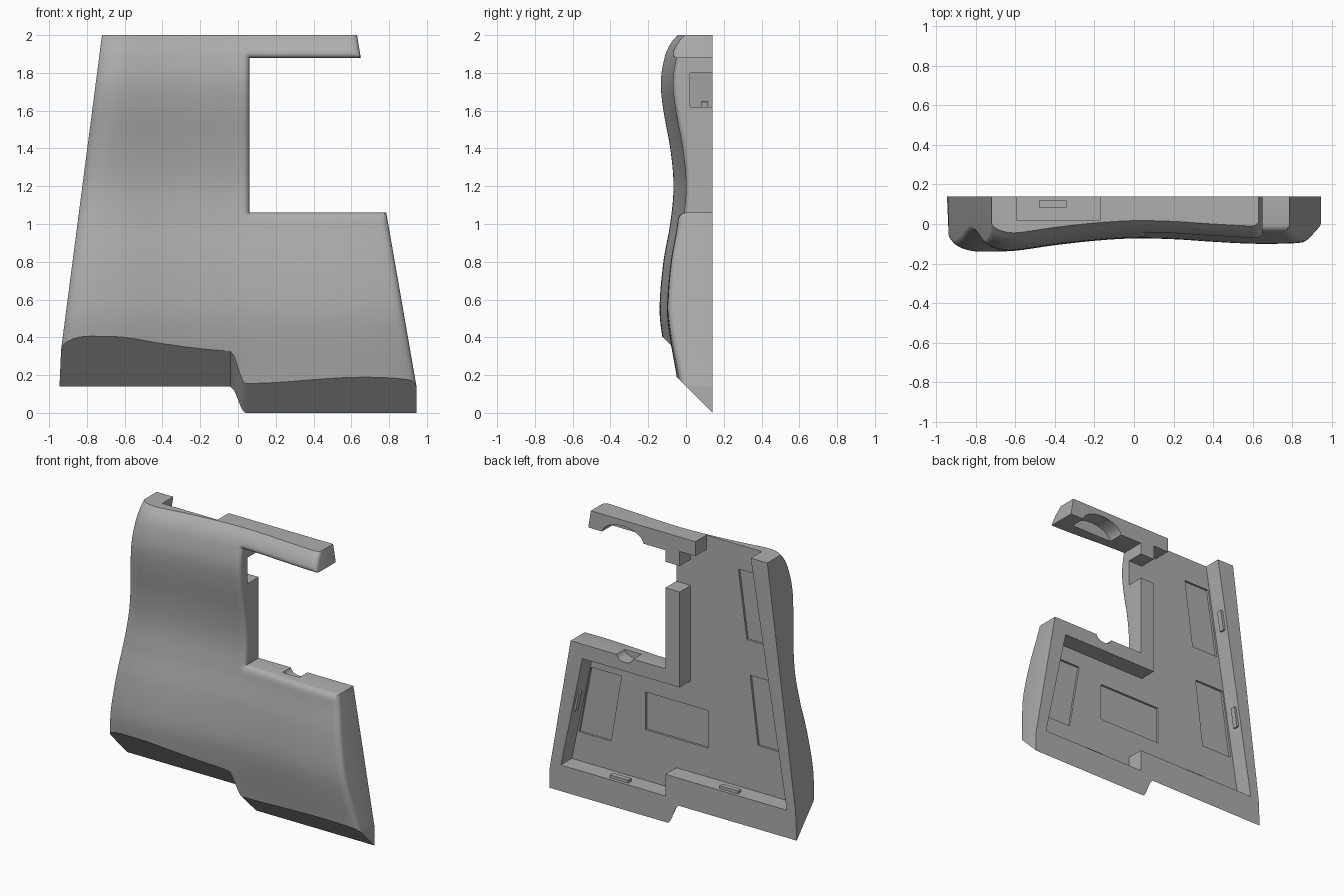
import bpy, bmesh, math
from mathutils import Matrix

if "Cube" in bpy.data.objects:
    bpy.data.objects.remove(bpy.data.objects["Cube"])

grey = bpy.data.materials.new("plain grey")
grey.use_nodes = True
grey.diffuse_color = (0.42, 0.42, 0.42, 1)
grey.node_tree.nodes["Principled BSDF"].inputs["Base Color"].default_value = (0.42, 0.42, 0.42, 1)

BACK, FLOOR = 0.14, 0.02
SIDE, SILL, LINTEL, TOP = 0.06, 1.06, 1.88, 2.0   # window opening and top edge


def lerp(a, b, t):
    return a + (b - a) * t


def clamp(t):
    return min(1, max(0, t))


def curve(points, t):
    """Smooth interpolation through (t, value) points."""
    n = len(points)
    t = min(max(t, points[0][0]), points[-1][0])
    i = max(k for k in range(n - 1) if points[k][0] <= t)

    def slope(k):
        a, b = points[max(k - 1, 0)], points[min(k + 1, n - 1)]
        return (b[1] - a[1]) / (b[0] - a[0])
    (t0, v0), (t1, v1) = points[i], points[i + 1]
    h = t1 - t0
    s = (t - t0) / h
    return (v0 * (1 + 2 * s) * (1 - s) ** 2 + h * slope(i) * s * (1 - s) ** 2
            + v1 * s * s * (3 - 2 * s) + h * slope(i + 1) * s * s * (s - 1))


def eased(n):
    """Fractions from 0 to 1, packed closely at both ends."""
    return [(1 - math.cos(math.pi * k / n)) / 2 for k in range(n + 1)]


def roll(d, width, height):
    """Elliptical edge rounding at distance d from an edge."""
    k = clamp((width - d) / width)
    return height * (1 - math.sqrt(1 - k * k))


WAVE_Z = [(0, -0.06), (0.2, -0.09), (0.4, -0.125), (0.55, -0.14), (0.8, -0.12), (1.0, -0.085),
          (1.2, -0.067), (1.4, -0.085), (1.6, -0.122), (1.75, -0.137), (1.88, -0.118),
          (1.95, -0.09), (2, -0.05)]
WAVE_X = [(-0.75, 0), (-0.6, 0.005), (-0.4, 0.033), (-0.2, 0.055), (0, 0.067), (0.2, 0.063),
          (0.4, 0.05), (0.6, 0.04), (0.8, 0.042), (0.95, 0.055)]


def left_edge(z):
    return lerp(-0.945, -0.72, clamp((z - 0.27) / 1.73))


def right_edge(z):
    if z > 1.5:
        return lerp(0.65, 0.63, clamp((z - LINTEL) / 0.12))
    return lerp(0.945, 0.785, clamp((z - 0.14) / 0.92))


def bottom(x):
    s = clamp((x + 0.04) / 0.08)
    return 0.14 * (1 - s * s * (3 - 2 * s))


def front(x, z):
    gap = math.hypot(max(SIDE - x, 0), max(SILL - z, z - LINTEL, 0))
    d = min(gap, right_edge(z) - x)
    return (curve(WAVE_Z, z) + curve(WAVE_X, x) + roll(d, 0.035, 0.03)
            + roll(x - left_edge(z), 0.14, 0.06))


def column(u):
    """Points up one column; u in 0..1 is the body, 1..2 the right side."""
    def x_at(z):
        return lerp(left_edge(z), SIDE, u) if u <= 1 else lerp(SIDE, right_edge(z), u - 1)
    xb = x_at(0)
    zb = bottom(xb)
    zc = zb + 0.2
    for _ in range(12):
        zc = lerp(zc, zb + BACK - front(x_at(zc), zc), 0.8)
    xc = x_at(zc)
    yc = front(xc, zc)
    pts = [(lerp(xb, xc, t), lerp(BACK, yc, t), lerp(zb, zc, t)) for t in (0, 0.33, 0.67)]
    zs = [lerp(zc, SILL, t) for t in eased(26)]
    zs += [lerp(SILL, LINTEL, t) for t in eased(20)[1:]]
    zs += [lerp(LINTEL, TOP, t) for t in eased(12)[1:]]
    if u > 1:   # right-hand ends of the window rows use their own edges
        xs = [x_at(z) for z in zs]
    else:
        xs = [x_at(z) for z in zs]
    return pts + [(x, front(x, z), z) for x, z in zip(xs, zs)]


# Wavy front skin, flat back and straight edge walls
us = eased(44) + [1 + t for t in eased(26)[1:]]
cols = [column(u) for u in us]
SILL_ROW, LINTEL_ROW = 3 + 26, 3 + 26 + 20
ROWS = len(cols[0]) - 1
bm = bmesh.new()
fv, bv = {}, {}


def vert(i, j, rear):
    store = bv if rear and j > 0 else fv
    if (i, j) not in store:
        x, y, z = cols[i][j]
        store[i, j] = bm.verts.new((x, BACK if rear else y, z))
    return store[i, j]


def solid(i, j):
    inside = 0 <= i < len(us) - 1 and 0 <= j < ROWS
    return inside and not (us[i] >= 0.9999 and SILL_ROW <= j < LINTEL_ROW)


for i in range(len(us) - 1):
    for j in range(ROWS):
        if not solid(i, j):
            continue
        loop = [(i, j), (i + 1, j), (i + 1, j + 1), (i, j + 1)]
        bm.faces.new([vert(*p, False) for p in loop])
        bm.faces.new([vert(*p, True) for p in reversed(loop)])
        for k, (di, dj) in enumerate([(0, -1), (1, 0), (0, 1), (-1, 0)]):
            if j + dj < 0 or solid(i + di, j + dj):
                continue
            a, b = loop[k], loop[(k + 1) % 4]
            ring = [vert(*b, False), vert(*a, False), vert(*a, True), vert(*b, True)]
            bm.faces.new(list(dict.fromkeys(ring)))
bmesh.ops.recalc_face_normals(bm, faces=bm.faces)


def make(name, mesh_bm):
    me = bpy.data.meshes.new(name)
    mesh_bm.to_mesh(me)
    mesh_bm.free()
    me.materials.append(grey)
    ob = bpy.data.objects.new(name, me)
    bpy.context.collection.objects.link(ob)
    return ob


def activate(ob):
    bpy.ops.object.select_all(action="DESELECT")
    ob.select_set(True)
    bpy.context.view_layer.objects.active = ob


shell = make("cover_shell", bm)


def cut(outline, y0, y1=0.3):
    """Remove an xz outline, extruded along y, from the shell."""
    cb = bmesh.new()
    face = cb.faces.new([cb.verts.new((x, y0, z)) for x, z in outline])
    ext = bmesh.ops.extrude_face_region(cb, geom=[face])["geom"]
    bmesh.ops.translate(cb, vec=(0, y1 - y0, 0),
                        verts=[g for g in ext if isinstance(g, bmesh.types.BMVert)])
    bmesh.ops.recalc_face_normals(cb, faces=cb.faces)
    cutter = make("cutter", cb)
    cutter.hide_render = True
    mod = shell.modifiers.new("cut", "BOOLEAN")
    mod.operation, mod.solver, mod.object = "DIFFERENCE", "EXACT", cutter
    activate(shell)
    bpy.ops.object.modifier_apply(modifier=mod.name)
    bpy.data.objects.remove(cutter)


def ellipse(cx, cz, rx, rz):
    angles = [math.tau * k / 32 for k in range(32)]
    return [(cx + rx * math.cos(a), cz + rz * math.sin(a)) for a in angles]


# Rear cavity, open at the top and through the window-side wall
cut([(0.86, 0.18), (0.06, 0.18), (0.06, 0.33), (-0.87, 0.33), (-0.585, 2.05), (-0.17, 2.05),
     (-0.17, 1.9), (-0.05, 1.9), (-0.05, 1.8), (0.2, 1.8), (0.2, 1.62), (-0.05, 1.62),
     (-0.05, 0.96), (0.695, 0.96)], FLOOR)
# Shallow pockets in the cavity floor
for pocket in ([(-0.185, 0.53), (0.295, 0.53), (0.295, 0.79), (-0.185, 0.79)],
               [(0.56, 0.38), (0.805, 0.38), (0.715, 0.85), (0.48, 0.85)],
               [(-0.8, 0.65), (-0.565, 0.65), (-0.505, 1.12), (-0.73, 1.12)],
               [(-0.685, 1.36), (-0.48, 1.36), (-0.415, 1.83), (-0.61, 1.83)]):
    cut(pocket, 0.005, 0.05)
# Round scoops in the arm and in the sill below it
cut(ellipse(0.385, 1.87, 0.16, 0.09), 0.03)
cut(ellipse(0.37, 1.07, 0.065, 0.05), 0.05)

activate(shell)
bpy.ops.object.shade_smooth_by_angle(angle=math.radians(30))

# Snap clips along the cavity walls
for name, x, z, turn in (("lower_clip_left", 0.43, 0.185, 0), ("lower_clip_right", -0.41, 0.335, 0),
                         ("side_clip_left", 0.765, 0.64, 101.5),
                         ("side_clip_right_low", -0.775, 0.9, 80.6),
                         ("side_clip_right_high", -0.66, 1.58, 80.6)):
    cb = bmesh.new()
    bmesh.ops.create_cube(cb, size=1, matrix=Matrix.Translation((x, 0.1, z))
                          @ Matrix.Rotation(math.radians(-turn), 4, "Y")
                          @ Matrix.Diagonal((0.14, 0.035, 0.03, 1)))
    make(name, cb)
